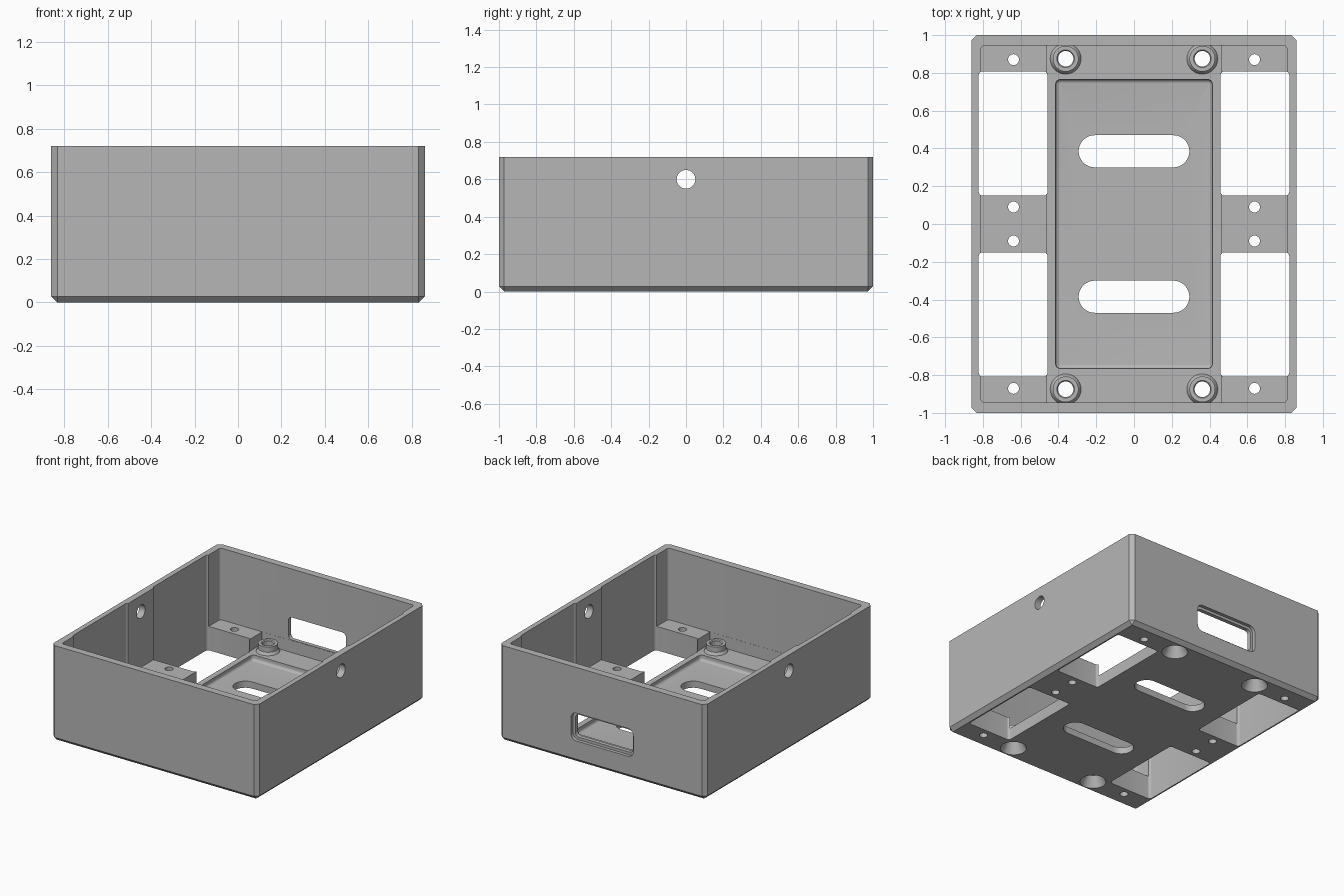
import bpy, bmesh
from math import pi, cos, sin
from mathutils import Matrix, Vector

cube = bpy.data.objects.get("Cube")
if cube:
    bpy.data.objects.remove(cube, do_unlink=True)

grey = bpy.data.materials.new("plain_grey")
grey.use_nodes = True
colour = (0.47, 0.47, 0.47, 1)
grey.diffuse_color = colour
grey.node_tree.nodes["Principled BSDF"].inputs["Base Color"].default_value = colour


def finish(name, bm):
    bmesh.ops.recalc_face_normals(bm, faces=bm.faces)
    mesh = bpy.data.meshes.new(name)
    bm.to_mesh(mesh)
    bm.free()
    mesh.materials.append(grey)
    ob = bpy.data.objects.new(name, mesh)
    bpy.context.collection.objects.link(ob)
    return ob


def prism(name, x0, x1, y0, y1, z0, z1, r=0.0, steps=5, floor_fillet=0.0):
    """Box with rounded upright edges and an optional rounded floor."""
    bm = bmesh.new()
    pts = []
    if r:
        corners = [(x1 - r, y1 - r), (x0 + r, y1 - r), (x0 + r, y0 + r), (x1 - r, y0 + r)]
        for i, (cx, cy) in enumerate(corners):
            for k in range(steps + 1):
                a = pi / 2 * (i + k / steps)
                pts.append((cx + r * cos(a), cy + r * sin(a), z0))
    else:
        pts = [(x1, y1, z0), (x0, y1, z0), (x0, y0, z0), (x1, y0, z0)]
    base = bm.faces.new([bm.verts.new(p) for p in pts])
    up = bmesh.ops.extrude_face_region(bm, geom=[base], use_keep_orig=True)
    verts = [g for g in up["geom"] if isinstance(g, bmesh.types.BMVert)]
    bmesh.ops.translate(bm, vec=(0, 0, z1 - z0), verts=verts)
    if floor_fillet:
        bmesh.ops.bevel(bm, geom=list(base.edges), offset=floor_fillet, segments=4,
                        profile=0.5, affect='EDGES', clamp_overlap=True)
    return finish(name, bm)


def cone(name, centre, r1, r2, depth, matrix=Matrix(), sides=32):
    bm = bmesh.new()
    bmesh.ops.create_cone(bm, cap_ends=True, segments=sides, radius1=r1, radius2=r2,
                          depth=depth, matrix=Matrix.Translation(centre) @ matrix)
    return finish(name, bm)


def cut(target, cutter):
    cutter.hide_render = True
    mod = target.modifiers.new("cut", 'BOOLEAN')
    mod.operation, mod.solver, mod.object = 'DIFFERENCE', 'EXACT', cutter
    bpy.context.view_layer.objects.active = target
    bpy.ops.object.modifier_apply(modifier=mod.name)
    bpy.data.objects.remove(cutter, do_unlink=True)


def smooth(ob):
    bpy.ops.object.select_all(action='DESELECT')
    ob.select_set(True)
    bpy.context.view_layer.objects.active = ob
    bpy.ops.object.shade_smooth_by_angle(angle=0.5)


W, D, H = 0.86, 1.0, 0.72
BLOCK, PLATE, POCKET = 0.18, 0.09, 0.05

# Outer case: chamfered upright corners and bottom rim
bm = bmesh.new()
bmesh.ops.create_cube(bm, size=1)
bmesh.ops.scale(bm, vec=(2 * W, 2 * D, H), verts=bm.verts)
bmesh.ops.translate(bm, vec=(0, 0, H / 2), verts=bm.verts)
edges = [e for e in bm.edges if min(v.co.z for v in e.verts) < 0.01]
bmesh.ops.bevel(bm, geom=edges, offset=0.028, segments=1, affect='EDGES')
case = finish("case", bm)

# Main cavity above the mounting blocks, then the lower centre plate
cut(case, prism("cavity", -0.81, 0.81, -0.945, 0.945, BLOCK, 1, 0.02))
cut(case, prism("plate_well", -0.46, 0.46, -0.944, 0.944, PLATE, 0.9))
cut(case, prism("plate_pocket", -0.415, 0.415, -0.765, 0.765, POCKET, 0.5, 0.025, 5, 0.02))

# Floor windows with thinned walls above them
for sx in (-1, 1):
    for sy in (-1, 1):
        xs = sorted((sx * 0.458, sx * 0.822))
        ys = sorted((sy * 0.15, sy * 0.808))
        cut(case, prism("floor_window", *xs, *ys, -0.2, 1.1, 0.02))

# Rounded slots in the plate
for sy in (-1, 1):
    cut(case, prism("slot", -0.293, 0.293, sy * 0.385 - 0.085, sy * 0.385 + 0.085,
                    -0.1, 0.4, 0.0849, 12))

# Screw holes through the blocks, and countersinks under the standoffs
for sx in (-1, 1):
    for y in (-0.87, -0.09, 0.09, 0.87):
        cut(case, cone("screw_hole", (sx * 0.638, y, 0.1), 0.029, 0.029, 0.5))
    for sy in (-1, 1):
        cut(case, cone("countersink", (sx * 0.362, sy * 0.875, 0.045), 0.096, 0.04, 0.11))

# Round hole through both side walls
cut(case, cone("side_hole", (0, 0, 0.6), 0.05, 0.05, 3, Matrix.Rotation(pi / 2, 4, 'Y')))

# Port in the back wall with a shallow stepped frame
for name, w, z0, z1, y0, r in (("port", 0.24, 0.185, 0.355, 0.8, 0.03),
                               ("port_frame", 0.26, 0.165, 0.375, 0.975, 0.045)):
    cutter = prism(name, -w, w, z0, z1, -1.2, -y0, r)
    cutter.data.transform(Matrix.Rotation(pi / 2, 4, 'X'))
    cut(case, cutter)
smooth(case)

# Hollow tapered standoffs at the plate corners
profile = [(0.041, 0.08), (0.085, 0.08), (0.08, 0.095), (0.068, 0.11),
           (0.068, 0.15), (0.047, 0.15), (0.041, 0.144)]
for sx, side in ((-1, "right"), (1, "left")):
    for sy, end in ((-1, "front"), (1, "back")):
        bm = bmesh.new()
        vs = [bm.verts.new((r, 0, z)) for r, z in profile]
        loop = [bm.edges.new((vs[i - 1], vs[i])) for i in range(len(vs))]
        bmesh.ops.spin(bm, geom=vs + loop, cent=(0, 0, 0), axis=(0, 0, 1),
                       angle=2 * pi, steps=32, use_merge=True)
        bmesh.ops.remove_doubles(bm, verts=bm.verts, dist=0.0005)
        bmesh.ops.translate(bm, vec=Vector((sx * 0.362, sy * 0.875, 0)), verts=bm.verts)
        smooth(finish(f"standoff_{end}_{side}", bm))
